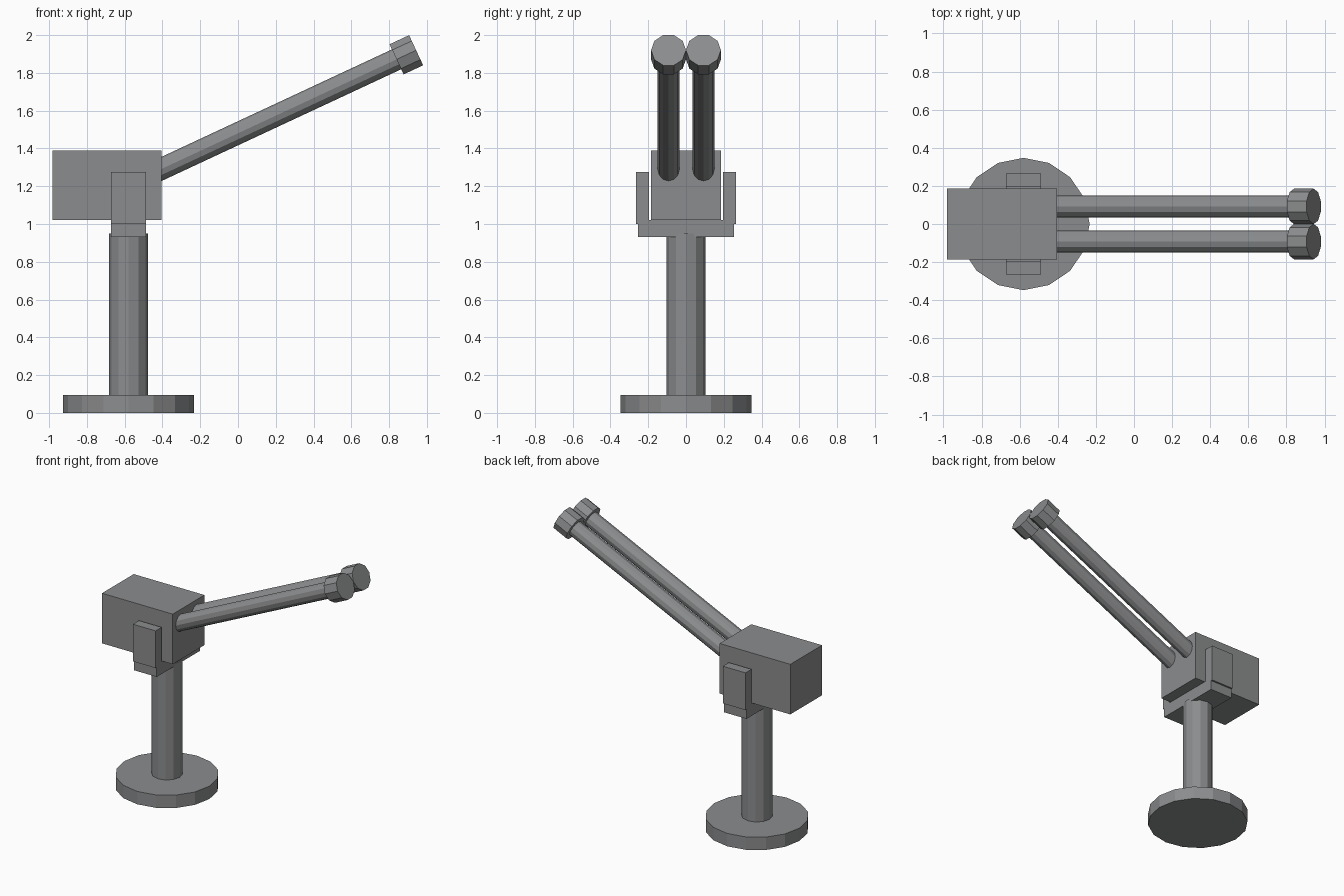
import bpy
from math import radians, sin, cos
from mathutils import Vector

if "Cube" in bpy.data.objects:
    bpy.data.objects.remove(bpy.data.objects["Cube"])

X = -0.58                      # axis of the stand
TILT = radians(25)             # barrel elevation
AIM = Vector((cos(TILT), 0, sin(TILT)))

# Dark grey metal
metal = bpy.data.materials.new("dark_grey_metal")
metal.diffuse_color = (0.26, 0.265, 0.27, 1)
metal.use_nodes = True
metal.node_tree.nodes["Principled BSDF"].inputs["Base Color"].default_value = metal.diffuse_color


def finish(name):
    ob = bpy.context.object
    ob.name = name
    ob.data.materials.append(metal)
    return ob


def box(name, lo, hi):
    lo, hi = Vector(lo), Vector(hi)
    bpy.ops.mesh.primitive_cube_add(size=1, location=(lo + hi) / 2)
    finish(name).scale = hi - lo


def rod(name, a, b, radius, sides, rotation):
    a, b = Vector(a), Vector(b)
    bpy.ops.mesh.primitive_cylinder_add(vertices=sides, radius=radius, depth=(b - a).length,
                                        location=(a + b) / 2, rotation=rotation)
    finish(name)


# Stand
rod("base", (X, 0, 0), (X, 0, 0.095), 0.347, 16, (0, 0, 0))
rod("column", (X, 0, 0.08), (X, 0, 0.95), 0.104, 12, (0, 0, 0))

# Yoke and housing
box("yoke_base", (-0.672, -0.253, 0.93), (-0.487, 0.253, 1.02))
box("housing", (-0.982, -0.185, 1.02), (-0.404, 0.185, 1.39))

# Paired yoke arms, barrels and muzzles
tip = Vector((0.943, 0, 1.92))
for side, s in (("left", 1), ("right", -1)):
    y0, y1 = sorted((s * 0.196, s * 0.266))
    box(side + "_yoke_arm", (-0.672, y0, 1.0), (-0.487, y1, 1.275))
    end = tip + Vector((0, s * 0.0925, 0))
    turn = (0, radians(90) - TILT, 0)
    rod(side + "_barrel", end - AIM * 1.54, end - AIM * 0.05, 0.058, 12, turn)
    rod(side + "_muzzle", end - AIM * 0.114, end, 0.0925, 10, turn)
